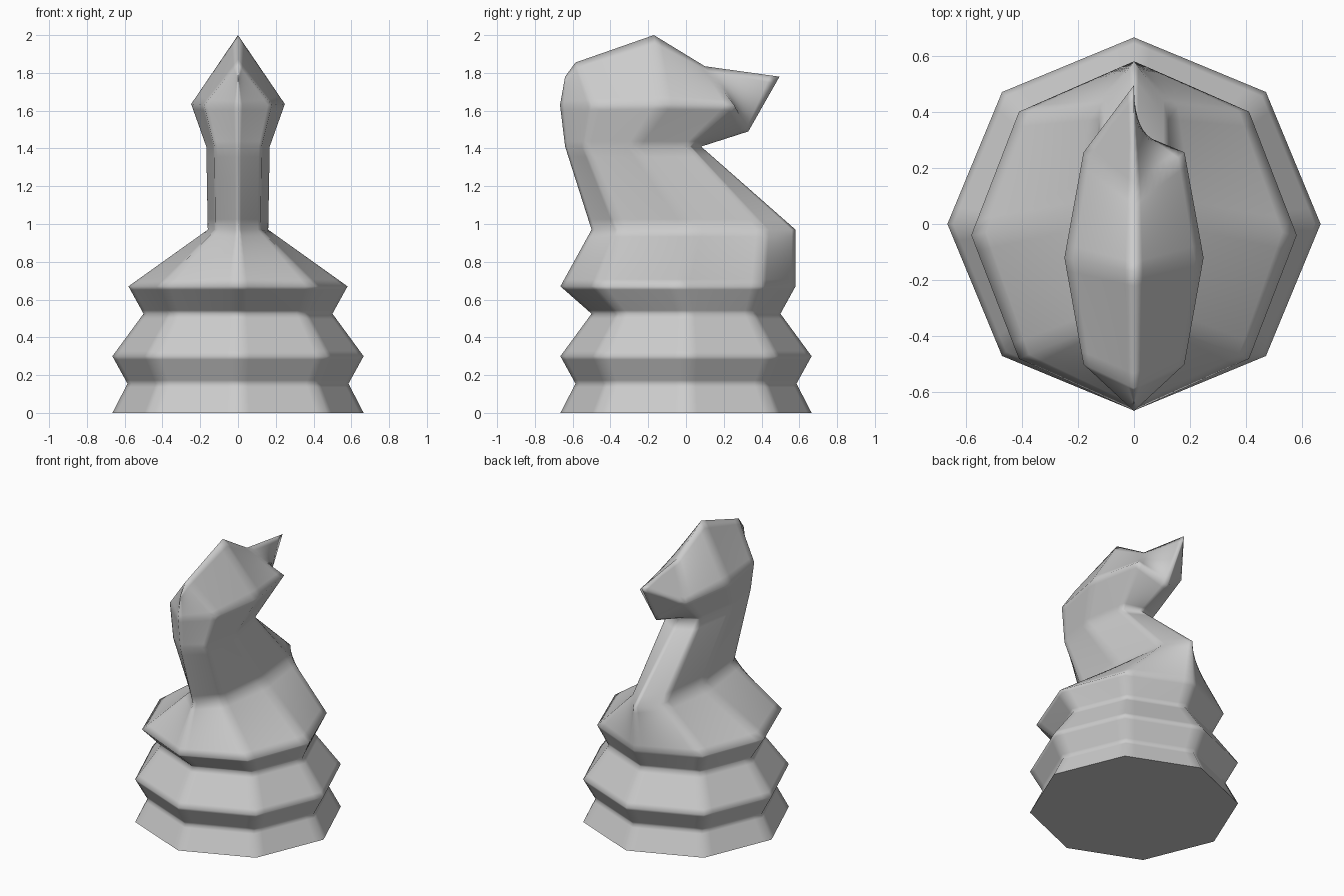
import bpy, bmesh, math

cube = bpy.data.objects.get("Cube")
if cube:
    bpy.data.objects.remove(cube)

mat = bpy.data.materials.new("stone grey")
mat.use_nodes = True
grey = (0.6, 0.6, 0.6, 1)
mat.diffuse_color = grey
mat.node_tree.nodes["Principled BSDF"].inputs["Base Color"].default_value = grey


def octagon(r, z):
    # half ring from +y round to -y
    d = r * math.sqrt(0.5)
    return [(0, r, z), (d, d, z), (r, 0, z), (d, -d, z), (0, -r, z)]


# Half cross-sections, bottom to top
halves = [
    octagon(0.665, 0), octagon(0.585, 0.155), octagon(0.665, 0.3), octagon(0.5, 0.525),
    # shoulder
    [(0, 0.58, 0.67), (0.41, 0.4, 0.67), (0.58, -0.04, 0.67), (0.41, -0.48, 0.67), (0, -0.665, 0.67)],
    # neck
    [(0, 0.58, 0.97), (0.12, 0.42, 0.97), (0.16, 0.04, 0.97), (0.12, -0.36, 0.97), (0, -0.5, 0.97)],
    [(0, 0.08, 1.41), (0.12, 0.02, 1.41), (0.168, -0.28, 1.41), (0.125, -0.54, 1.41), (0, -0.64, 1.41)],
    # jaw and cheeks
    [(0, 0.33, 1.49), (0.18, 0.255, 1.63), (0.248, -0.12, 1.635), (0.18, -0.5, 1.63), (0, -0.667, 1.63)],
    # crest, closed to a ridge
    [(0, 0.495, 1.78), (0, 0.1, 1.835), (0, -0.17, 2.0), (0, -0.585, 1.855), (0, -0.64, 1.78)],
]

bm = bmesh.new()
rings = []
for half in halves:
    mirrored = [(-x, y, z) for x, y, z in half[3:0:-1]]
    rings.append([bm.verts.new(p) for p in half + mirrored])

for low, high in zip(rings, rings[1:]):
    for i in range(8):
        j = (i + 1) % 8
        bm.faces.new((low[i], high[i], high[j], low[j]))
bm.faces.new(rings[0])

# Crease the muzzle from cheek to nose tip
for cheek in (rings[-2][1], rings[-2][7]):
    bmesh.ops.connect_vert_pair(bm, verts=[cheek, rings[-1][0]])

bmesh.ops.remove_doubles(bm, verts=bm.verts[:], dist=0.0001)
bmesh.ops.recalc_face_normals(bm, faces=bm.faces[:])
mesh = bpy.data.meshes.new("knight_piece")
bm.to_mesh(mesh)
bm.free()
mesh.materials.append(mat)

knight = bpy.data.objects.new("knight_piece", mesh)
bpy.context.collection.objects.link(knight)
bpy.ops.object.select_all(action="DESELECT")
knight.select_set(True)
bpy.context.view_layer.objects.active = knight
bpy.ops.object.shade_smooth_by_angle(angle=math.radians(114))

# Straight subdivision keeps the facets and softens only their edges
sub = knight.modifiers.new("soft_edges", "SUBSURF")
sub.subdivision_type = "SIMPLE"
sub.levels = sub.render_levels = 3
